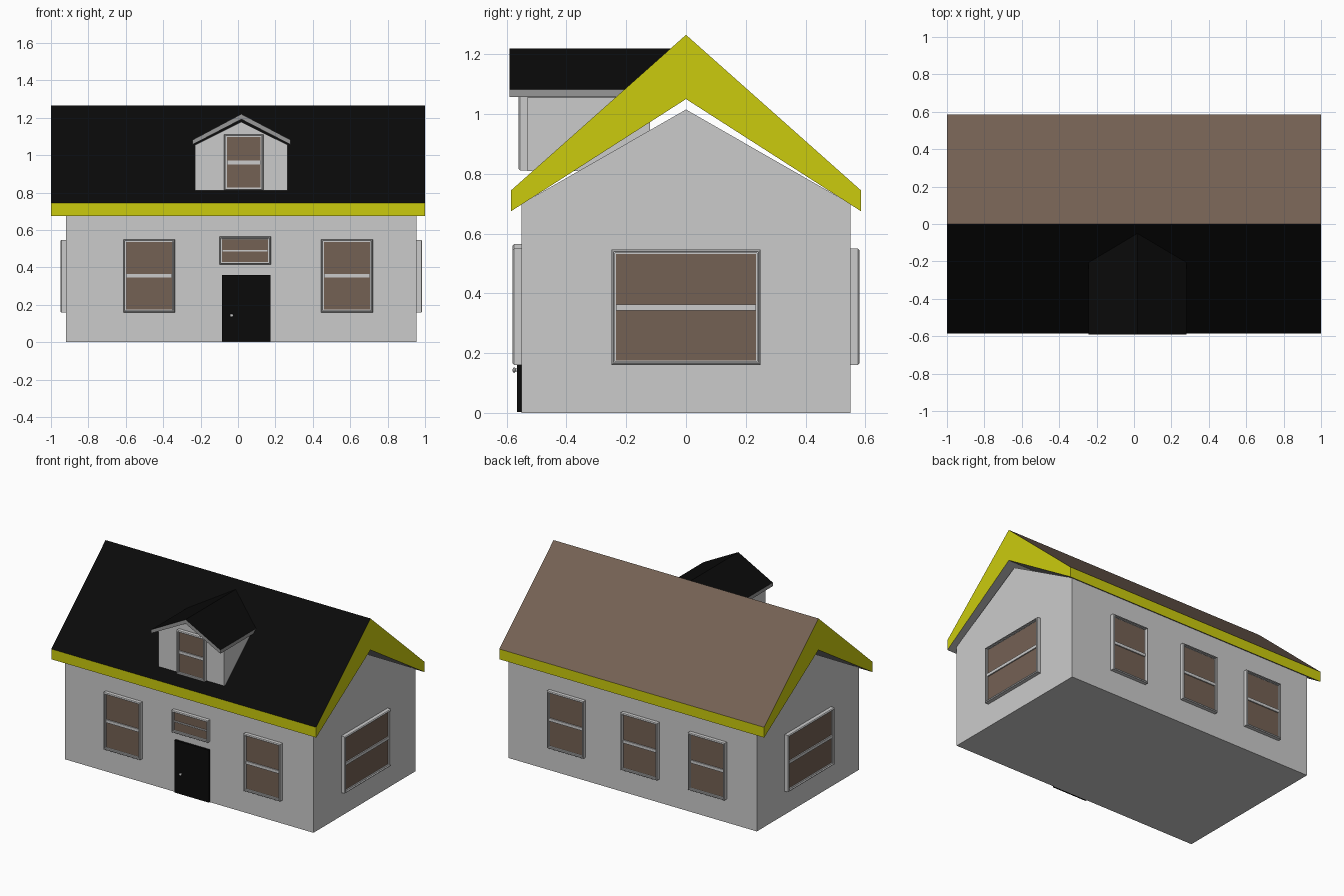
import bpy, bmesh
from math import radians
from mathutils import Matrix, Vector

if "Cube" in bpy.data.objects:
    bpy.data.objects.remove(bpy.data.objects["Cube"])


def material(name, rgb):
    m = bpy.data.materials.new(name)
    m.diffuse_color = (*rgb, 1)
    m.use_nodes = True
    m.node_tree.nodes["Principled BSDF"].inputs["Base Color"].default_value = m.diffuse_color
    return m


BLACK = material("black", (0.003, 0.003, 0.003))
BROWN = material("brown", (0.175, 0.12, 0.088))
YELLOW = material("yellow", (0.6, 0.6, 0.004))
GREY = material("grey", (0.31, 0.31, 0.31))


def finish(bm, name, mats=(), matrix=None):
    bmesh.ops.recalc_face_normals(bm, faces=bm.faces)
    mesh = bpy.data.meshes.new(name)
    bm.to_mesh(mesh)
    bm.free()
    for m in mats:
        mesh.materials.append(m)
    ob = bpy.data.objects.new(name, mesh)
    bpy.context.collection.objects.link(ob)
    if matrix:
        ob.matrix_world = matrix
    return ob


def box_bm(lo, hi):
    lo, hi = Vector(lo), Vector(hi)
    bm = bmesh.new()
    bmesh.ops.create_cube(bm, size=1)
    bmesh.ops.scale(bm, vec=hi - lo, verts=bm.verts)
    bmesh.ops.translate(bm, vec=(lo + hi) / 2, verts=bm.verts)
    return bm


def box(name, lo, hi, mats=(), matrix=None):
    return finish(box_bm(lo, hi), name, mats, matrix)


def prism(name, profile, axis, a, b, mats=(), sides=()):
    """Extrude a (u, z) profile along x or y; sides = material index per edge."""
    put = (lambda u, z, t: (t, u, z)) if axis == "x" else (lambda u, z, t: (u, t, z))
    bm = bmesh.new()
    v0 = [bm.verts.new(put(u, z, a)) for u, z in profile]
    v1 = [bm.verts.new(put(u, z, b)) for u, z in profile]
    bm.faces.new(v0)
    bm.faces.new(v1)
    n = len(profile)
    for i in range(n):
        j = (i + 1) % n
        f = bm.faces.new((v0[i], v0[j], v1[j], v1[i]))
        if sides:
            f.material_index = sides[i]
    bmesh.ops.triangulate(bm, faces=[f for f in bm.faces if len(f.verts) > 4])
    return finish(bm, name, mats)


def window(name, pos, w, h, turn=0, rail=0.02):
    """Stepped frame with pane and middle rail; the wall plane is local y = 0."""
    m = Matrix.Translation(pos) @ Matrix.Rotation(radians(turn), 4, "Z")
    bm = box_bm((-w / 2, -0.03, -h / 2), (w / 2, 0.01, h / 2))
    front = min(bm.faces, key=lambda f: f.calc_center_median().y)
    bmesh.ops.bevel(bm, geom=list(front.edges), offset=0.005, segments=1, affect="EDGES")
    bm.normal_update()
    front = min(bm.faces, key=lambda f: f.calc_center_median().y)
    for rim, depth in ((0.005, 0), (0.0005, -0.01), (0.004, 0), (0.0005, -0.008)):
        bmesh.ops.inset_region(bm, faces=[front], thickness=rim, depth=depth)
    finish(bm, name + "_frame", matrix=m)
    a, b = w / 2 - 0.015, h / 2 - 0.015
    box(name + "_pane", (-a, -0.0135, -b), (a, -0.008, b), [BROWN], m)
    box(name + "_rail", (-a, -0.021, -rail / 2), (a, -0.008, rail / 2), matrix=m)


# Walls with gable ends
prism("house_walls", [(-0.55, 0), (0.55, 0), (0.55, 0.70), (0, 1.015), (-0.55, 0.70)],
      "x", -0.92, 0.955)

# Main roof: yellow ends and eaves, black front slope, brown back slope
prism("main_roof", [(-0.585, 0.675), (0, 1.05), (0.585, 0.675),
                    (0.585, 0.745), (0, 1.265), (-0.585, 0.745)],
      "x", -1, 1, [YELLOW, BLACK, BROWN, GREY], (3, 3, 0, 2, 1, 0))

# Front, back and side windows
for i, x in enumerate((-0.475, 0.583)):
    window(f"front_window_{i}", (x, -0.55, 0.355), 0.276, 0.39)
window("window_over_door", (0.038, -0.55, 0.49), 0.275, 0.15, rail=0.008)
for i, x in enumerate((-0.555, -0.047, 0.51)):
    window(f"back_window_{i}", (x, 0.55, 0.355), 0.276, 0.39, 180)
window("right_window", (0.955, 0, 0.353), 0.5, 0.387, 90)
window("left_window", (-0.92, 0, 0.353), 0.5, 0.387, -90)

# Door and knob
box("front_door", (-0.085, -0.565, 0.003), (0.175, -0.545, 0.36), [BLACK])
bm = bmesh.new()
bmesh.ops.create_cone(bm, cap_ends=True, segments=12, radius1=0.006, radius2=0.004, depth=0.012,
                      matrix=Matrix.Translation((-0.034, -0.568, 0.143)) @ Matrix.Rotation(radians(90), 4, "X"))
bmesh.ops.create_uvsphere(bm, u_segments=12, v_segments=8, radius=0.009,
                          matrix=Matrix.Translation((-0.034, -0.575, 0.143)) @ Matrix.Diagonal((1, 0.6, 1, 1)))
finish(bm, "door_knob")

# Dormer walls, roof and window
prism("dormer_walls", [(-0.23, 0.81), (0.265, 0.81), (0.265, 1.055), (0.018, 1.178), (-0.23, 1.055)],
      "y", -0.53, -0.12)
prism("dormer_roof", [(-0.242, 1.057), (0.018, 1.192), (0.28, 1.057),
                      (0.28, 1.082), (0.018, 1.22), (-0.242, 1.082)],
      "y", -0.59, -0.04, [GREY, BLACK], (0, 0, 0, 1, 1, 0))
window("dormer_window", (0.03, -0.53, 0.961), 0.21, 0.3)
